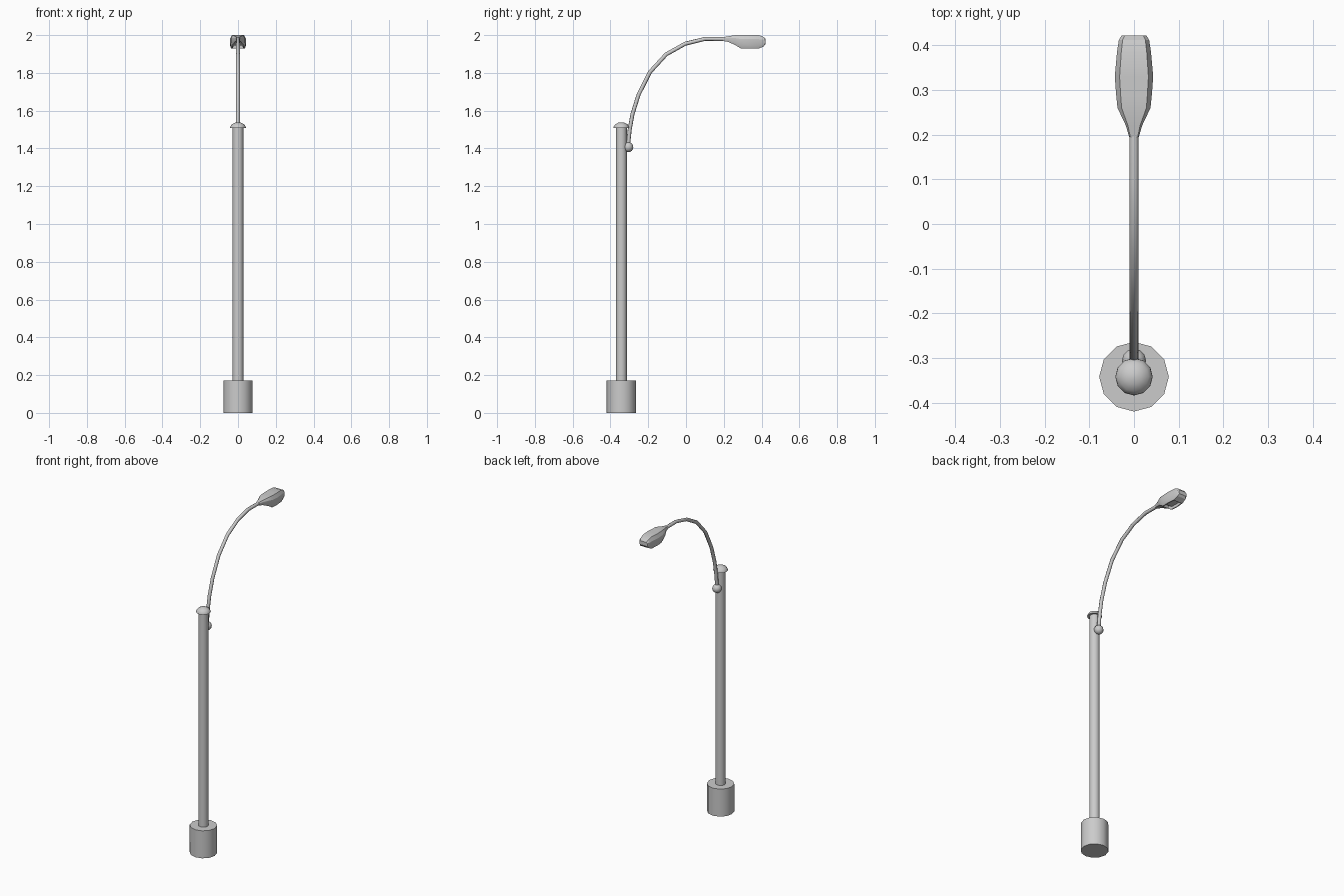
import bpy, bmesh, math

if "Cube" in bpy.data.objects:
    bpy.data.objects.remove(bpy.data.objects["Cube"])

POLE_Y = -0.342


def finish(name, bm, angle=40):
    bmesh.ops.recalc_face_normals(bm, faces=bm.faces)
    me = bpy.data.meshes.new(name)
    bm.to_mesh(me)
    bm.free()
    ob = bpy.data.objects.new(name, me)
    bpy.context.collection.objects.link(ob)
    smooth(ob, angle)
    return ob


def smooth(ob, angle):
    bpy.ops.object.select_all(action='DESELECT')
    ob.select_set(True)
    bpy.context.view_layer.objects.active = ob
    bpy.ops.object.shade_smooth_by_angle(angle=math.radians(angle))


def loft(bm, rings):
    """Bridge rings of points and close both ends; returns the vertex rings."""
    vr = [[bm.verts.new(p) for p in r] for r in rings]
    n = len(vr[0])
    for a, b in zip(vr, vr[1:]):
        for i in range(n):
            j = (i + 1) % n
            bm.faces.new((a[i], a[j], b[j], b[i]))
    bm.faces.new(vr[0][::-1])
    bm.faces.new(vr[-1])
    return vr


def turned(name, profile, sides=12):
    """Solid of (radius, z) pairs turned around the pole axis."""
    bm = bmesh.new()
    loft(bm, [[(r * math.cos(math.tau * i / sides),
                POLE_Y + r * math.sin(math.tau * i / sides), z)
               for i in range(sides)] for r, z in profile])
    return finish(name, bm)


# Base, pole and domed cap
turned("base", [(0.078, 0.0), (0.078, 0.172)])
turned("pole", [(0.029, 0.165), (0.029, 1.515)])
turned("pole_cap", [(0.042, 1.508), (0.041, 1.515), (0.033, 1.527),
                    (0.017, 1.536), (0.003, 1.538)])

# Ball joint on the side of the pole
bm = bmesh.new()
bmesh.ops.create_uvsphere(bm, u_segments=12, v_segments=8, radius=0.027)
bmesh.ops.translate(bm, verts=bm.verts, vec=(0, -0.306, 1.407))
finish("ball_joint", bm, 50)

# Curved arm
path = [(-0.308, 1.405), (-0.298, 1.50), (-0.283, 1.583), (-0.251, 1.685),
        (-0.191, 1.804), (-0.105, 1.898), (-0.005, 1.954), (0.10, 1.980),
        (0.215, 1.979)]
cu = bpy.data.curves.new("arm", 'CURVE')
cu.dimensions = '3D'
cu.bevel_depth = 0.0105
cu.bevel_resolution = 2
cu.use_fill_caps = True
sp = cu.splines.new('POLY')
sp.points.add(len(path) - 1)
for p, (y, z) in zip(sp.points, path):
    p.co = (0, y, z, 1)
arm = bpy.data.objects.new("arm", cu)
bpy.context.collection.objects.link(arm)
bpy.ops.object.select_all(action='DESELECT')
arm.select_set(True)
bpy.context.view_layer.objects.active = arm
bpy.ops.object.convert(target='MESH')
smooth(bpy.context.object, 50)

# Lamp head: y, half width, top z, bottom z
sections = [(0.195, 0.011, 1.989, 1.969), (0.220, 0.018, 1.993, 1.965),
            (0.260, 0.037, 2.0, 1.948), (0.290, 0.040, 2.0, 1.929),
            (0.330, 0.043, 2.0, 1.928), (0.385, 0.038, 2.0, 1.928),
            (0.412, 0.034, 1.990, 1.941), (0.422, 0.028, 1.978, 1.954)]
rings = []
for y, w, t, b in sections:
    h = t - b
    half = [(0.75 * w, t), (w, t - 0.3 * h), (w, b + 0.25 * h), (0.82 * w, b)]
    rings.append([(x, y, z) for x, z in half]
                 + [(-x, y, z) for x, z in reversed(half)])
bm = bmesh.new()
vr = loft(bm, rings)
# Recessed light opening underneath
under = [bm.faces.get((vr[k][3], vr[k][4], vr[k + 1][4], vr[k + 1][3]))
         for k in (2, 3, 4)]
bmesh.ops.recalc_face_normals(bm, faces=bm.faces)
bmesh.ops.inset_region(bm, faces=under, thickness=0.006, use_even_offset=True)
bmesh.ops.inset_region(bm, faces=under, thickness=0.001, depth=-0.016)
finish("lamp_head", bm, 25)
